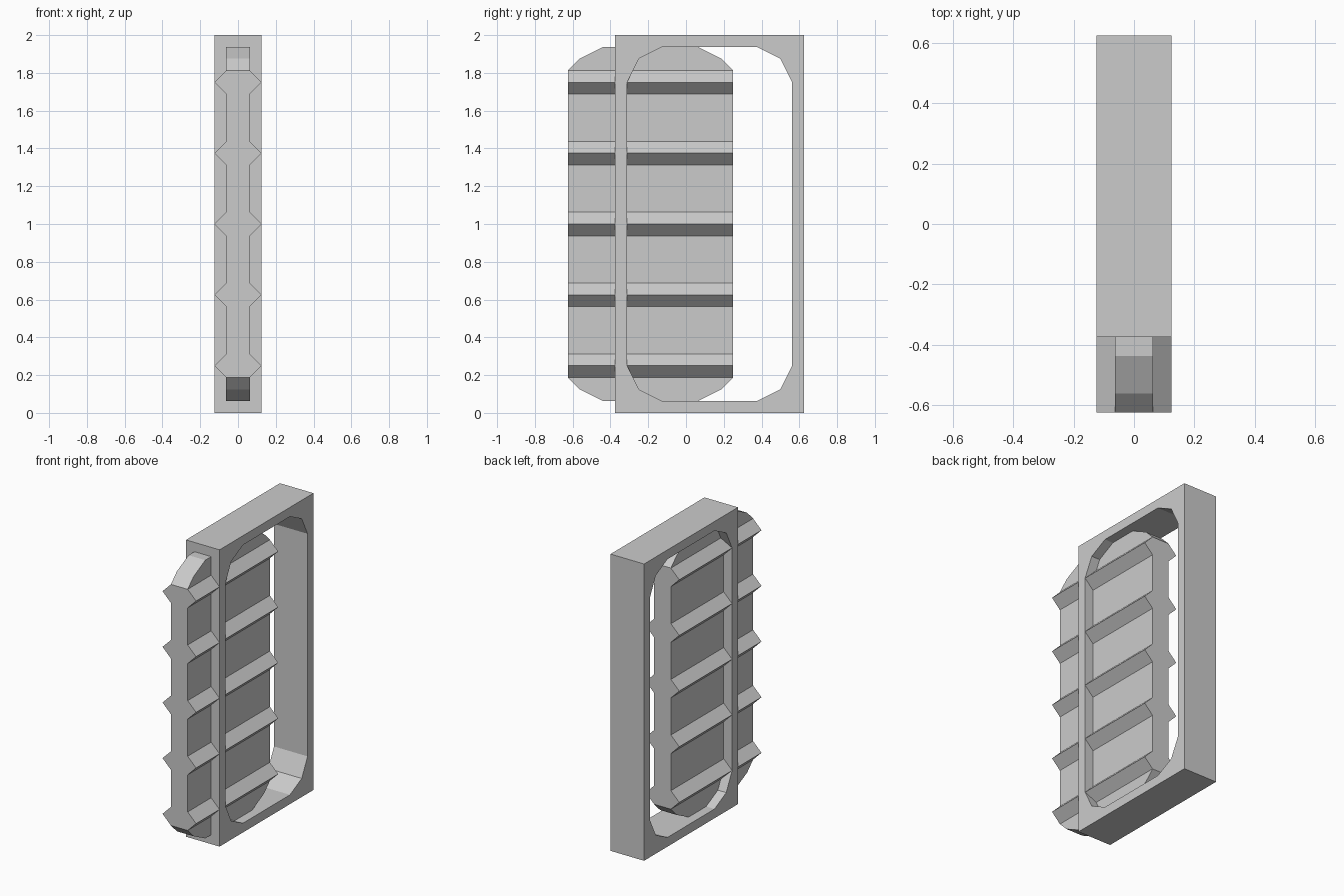
import bpy, bmesh
from mathutils import Vector

if "Cube" in bpy.data.objects:
    bpy.data.objects.remove(bpy.data.objects["Cube"])


def prism(name, profile, axis, lo, hi):
    """Extrude a closed profile of (x or y, z) points along the other axis."""
    bm = bmesh.new()
    place = (lambda p: (lo, p[0], p[1])) if axis == 'X' else (lambda p: (p[0], lo, p[1]))
    face = bm.faces.new([bm.verts.new(place(p)) for p in profile])
    new = bmesh.ops.extrude_face_region(bm, geom=[face])['geom']
    step = Vector((hi - lo, 0, 0) if axis == 'X' else (0, hi - lo, 0))
    bmesh.ops.translate(bm, vec=step, verts=[v for v in new if isinstance(v, bmesh.types.BMVert)])
    bmesh.ops.recalc_face_normals(bm, faces=bm.faces)
    mesh = bpy.data.meshes.new(name)
    bm.to_mesh(mesh)
    bm.free()
    obj = bpy.data.objects.new(name, mesh)
    bpy.context.collection.objects.link(obj)
    return obj


def combine(obj, cutter, operation):
    """Apply a boolean and discard the cutter."""
    mod = obj.modifiers.new("cut", 'BOOLEAN')
    mod.object, mod.operation, mod.solver = cutter, operation, 'EXACT'
    bpy.context.view_layer.objects.active = obj
    bpy.ops.object.modifier_apply(modifier=mod.name)
    bpy.data.objects.remove(cutter)


def rounded_outline(cy, corner):
    """Mirror one corner (y, z offsets from the centre) into a closed outline."""
    rev = corner[::-1]
    offsets = (corner + [(-y, z) for y, z in rev]
               + [(-y, -z) for y, z in corner] + [(y, -z) for y, z in rev])
    return [(cy + y, 1 + z) for y, z in offsets]


# Outer frame with a chamfered opening
frame = prism("frame", [(-0.375, 0), (0.625, 0), (0.625, 2), (-0.375, 2)], 'X', -0.125, 0.125)
opening = rounded_outline(0.125, [(0.4375, 0.75), (0.375, 0.875), (0.25, 0.9375)])
combine(frame, prism("opening", opening, 'X', -0.3, 0.3), 'DIFFERENCE')

# Sliding panel: ribbed cross-section trimmed to a chamfered outline
side = [(0.0625, -0.1)]
for i in range(5):
    z = 0.25 + 0.375 * i
    side += [(0.0625, z - 0.0625), (0.125, z), (0.0625, z + 0.0625)]
side.append((0.0625, 2.1))
panel = prism("ribbed_panel", side + [(-x, z) for x, z in reversed(side)], 'Y', -0.8, 0.4)
outline = rounded_outline(-0.1875, [(0.4375, 0.8125), (0.375, 0.875), (0.25, 0.9375)])
combine(panel, prism("outline", outline, 'X', -0.3, 0.3), 'INTERSECT')
